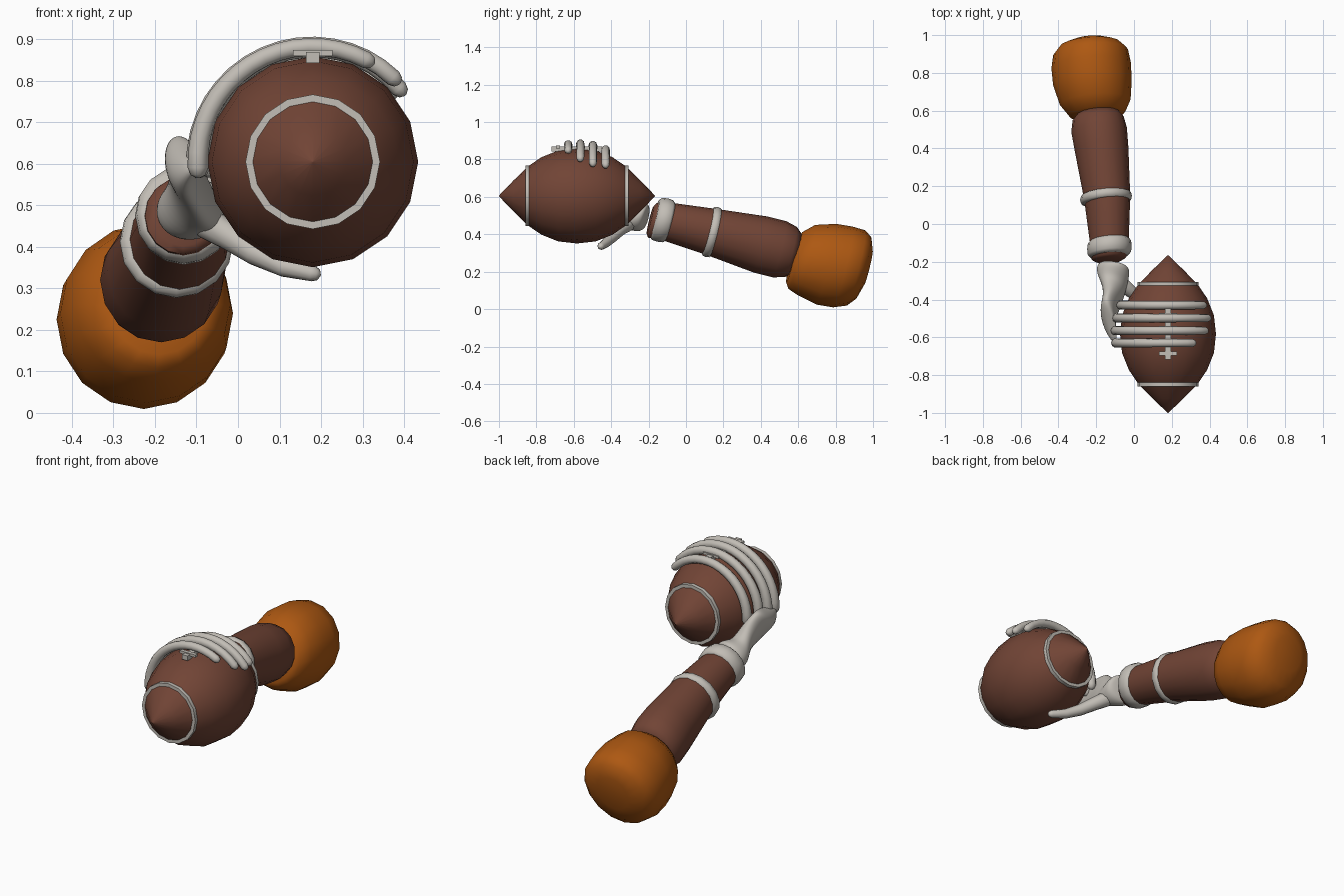
import bpy, bmesh, math
from mathutils import Vector as V

if "Cube" in bpy.data.objects:
    bpy.data.objects.remove(bpy.data.objects["Cube"])


def material(name, rgb):
    m = bpy.data.materials.new(name)
    m.diffuse_color = (*rgb, 1)
    m.use_nodes = True
    m.node_tree.nodes["Principled BSDF"].inputs["Base Color"].default_value = m.diffuse_color
    return m


BROWN = material("leather_brown", (0.165, 0.058, 0.036))
ORANGE = material("sleeve_orange", (0.42, 0.098, 0.006))
GREY = material("light_grey", (0.54, 0.51, 0.465))


def finish(bm, name, mat, angle=60):
    bmesh.ops.recalc_face_normals(bm, faces=bm.faces[:])
    me = bpy.data.meshes.new(name)
    bm.to_mesh(me)
    bm.free()
    ob = bpy.data.objects.new(name, me)
    bpy.context.collection.objects.link(ob)
    me.materials.append(mat)
    bpy.ops.object.select_all(action='DESELECT')
    ob.select_set(True)
    bpy.context.view_layer.objects.active = ob
    bpy.ops.object.shade_smooth_by_angle(angle=math.radians(angle))
    return ob


def loft(name, mat, sections, sides=16, subdiv=0, angle=60):
    """Skin elliptical sections given as (centre, half axis u, half axis v)."""
    bm = bmesh.new()
    rings = []
    for c, u, v in sections:
        rings.append([bm.verts.new(V(c) + V(u) * math.cos(a) + V(v) * math.sin(a))
                      for a in (2 * math.pi * i / sides for i in range(sides))])
    for a, b in zip(rings, rings[1:]):
        for i in range(sides):
            j = (i + 1) % sides
            bm.faces.new((a[i], a[j], b[j], b[i]))
    bm.faces.new(rings[0])
    bm.faces.new(rings[-1])
    ob = finish(bm, name, mat, angle)
    if subdiv:
        ob.modifiers.new("smooth", 'SUBSURF').levels = subdiv
        ob.modifiers["smooth"].render_levels = subdiv
    return ob


def tube(name, mat, pts, radii, sides=10):
    """Round-ended tapered tube along a path."""
    pts = [V(p) for p in pts]
    sec = []
    n = len(pts)
    for i, p in enumerate(pts):
        t = (pts[min(i + 1, n - 1)] - pts[max(i - 1, 0)]).normalized()
        u = t.cross(V((0, 1, 0.3))).normalized()
        v = t.cross(u)
        r = radii[0] + (radii[1] - radii[0]) * i / (n - 1)
        caps = [(0, 1)]
        if i == 0:
            caps = [(-1, 0.15), (-0.7, 0.7), (0, 1)]
        elif i == n - 1:
            caps = [(0, 1), (0.7, 0.7), (1, 0.15)]
        sec += [(p + t * r * k, u * r * s, v * r * s) for k, s in caps]
    return loft(name, mat, sec, sides, angle=80)


def arm_section(x, y, z, rx, rz):
    # sections are tilted to stay square to the sloping arm
    return ((x, y, z), (rx, rx * 0.08, 0), (0, rz * 0.24, rz * 0.98))


# Ball: lathe-like loft along y
BX, BY, BZ = 0.18, -0.583, 0.605
PROFILE = [(0, 0.254), (0.1, 0.243), (0.19, 0.207), (0.262, 0.158), (0.34, 0.082), (0.417, 0.002)]


def ball_radius(y):
    d = abs(y - BY)
    for (a, ra), (b, rb) in zip(PROFILE, PROFILE[1:]):
        if a <= d <= b:
            return ra + (rb - ra) * (d - a) / (b - a)
    return 0


def ball_section(y, r):
    return ((BX, y, BZ), (r, 0, 0), (0, 0, r))


offsets = [(-d, r) for d, r in PROFILE[:0:-1]] + PROFILE
loft("ball", BROWN, [ball_section(BY + d, r) for d, r in offsets])

# Stripes around both ends of the ball
for side, label in ((-1, "front"), (1, "rear")):
    y = BY + side * 0.26
    loft("ball_stripe_" + label, GREY,
         [ball_section(y - 0.016, 0.162), ball_section(y + 0.016, 0.162)], angle=40)


# Laces
def box(name, mat, centre, size):
    bm = bmesh.new()
    bmesh.ops.create_cube(bm, size=1)
    for v in bm.verts:
        v.co = V([c + s * k for c, s, k in zip(centre, size, v.co)])
    return finish(bm, name, mat, 30)


box("lace_spine", GREY, (BX, -0.583, 0.856), (0.032, 0.27, 0.026))
for i in range(4):
    box("lace_bar_%d" % i, GREY, (BX, -0.685 + 0.068 * i, 0.867), (0.095, 0.02, 0.014))

# Fingers wrap over the ball
for i, (y, end) in enumerate([(-0.43, 42), (-0.498, 40), (-0.565, 46), (-0.63, 62)]):
    r = ball_radius(y) + 0.028
    path = []
    for k in range(17):
        a = math.radians(183 + (end - 183) * k / 16)
        path.append((BX + r * math.cos(a), y, BZ + r * math.sin(a)))
    tube("finger_%d" % i, GREY, path, (0.025, 0.021))

# Thumb under the ball
tube("thumb", GREY, [(-0.07, -0.31, 0.455), (-0.02, -0.355, 0.425), (0.04, -0.395, 0.385),
                     (0.11, -0.43, 0.352), (0.18, -0.455, 0.336)], (0.04, 0.02))

# Palm twists from the wrist to the finger roots
loft("palm", GREY, [
    ((-0.11, -0.205, 0.495), (0.06, -0.01, 0.02), (0, 0.015, 0.055)),
    ((-0.11, -0.225, 0.49), (0.092, -0.01, 0.01), (0, 0.018, 0.08)),
    ((-0.112, -0.28, 0.49), (0.088, -0.015, -0.02), (0.02, 0.02, 0.075)),
    ((-0.10, -0.35, 0.515), (0.04, -0.03, -0.085), (0.05, 0.02, 0.02)),
    ((-0.125, -0.43, 0.575), (0.02, -0.06, -0.085), (0.042, 0.01, 0)),
    ((-0.142, -0.49, 0.605), (0.01, -0.08, -0.07), (0.042, 0, 0.01)),
    ((-0.12, -0.55, 0.615), (0.01, -0.075, -0.04), (0.028, 0, 0.005)),
    ((-0.105, -0.585, 0.612), (0.005, -0.05, -0.02), (0.015, 0, 0)),
], 12, subdiv=2, angle=180)

# Forearm
loft("forearm", BROWN, [arm_section(*s) for s in (
    (-0.132, -0.192, 0.475, 0.07, 0.075),
    (-0.132, -0.18, 0.475, 0.092, 0.095),
    (-0.13, -0.10, 0.468, 0.102, 0.102),
    (-0.142, 0.14, 0.412, 0.122, 0.125),
    (-0.172, 0.40, 0.345, 0.142, 0.153),
    (-0.185, 0.50, 0.32, 0.147, 0.153),
    (-0.19, 0.56, 0.305, 0.135, 0.137),
    (-0.19, 0.59, 0.297, 0.11, 0.11))])


# Wrist cuff and forearm band
def band(name, x, y, z, r, half, slope):
    loft(name, GREY, [arm_section(x, y + k * half, z - slope * k * half, r * s, r * s)
                      for k, s in ((-1, 0.85), (-0.7, 0.97), (0, 1), (0.7, 0.97), (1, 0.85))], angle=80)


band("wrist_cuff", -0.13, -0.125, 0.476, 0.118, 0.043, 0.22)
band("forearm_band", -0.148, 0.138, 0.412, 0.137, 0.026, 0.25)

# Upper arm sleeve
loft("sleeve", ORANGE, [arm_section(*s) for s in (
    (-0.19, 0.565, 0.258, 0.115, 0.12),
    (-0.195, 0.585, 0.26, 0.15, 0.155),
    (-0.205, 0.645, 0.262, 0.187, 0.192),
    (-0.22, 0.75, 0.24, 0.208, 0.22),
    (-0.227, 0.84, 0.225, 0.21, 0.22),
    (-0.23, 0.91, 0.22, 0.198, 0.205),
    (-0.235, 0.95, 0.22, 0.16, 0.168),
    (-0.235, 0.975, 0.222, 0.09, 0.095))])
